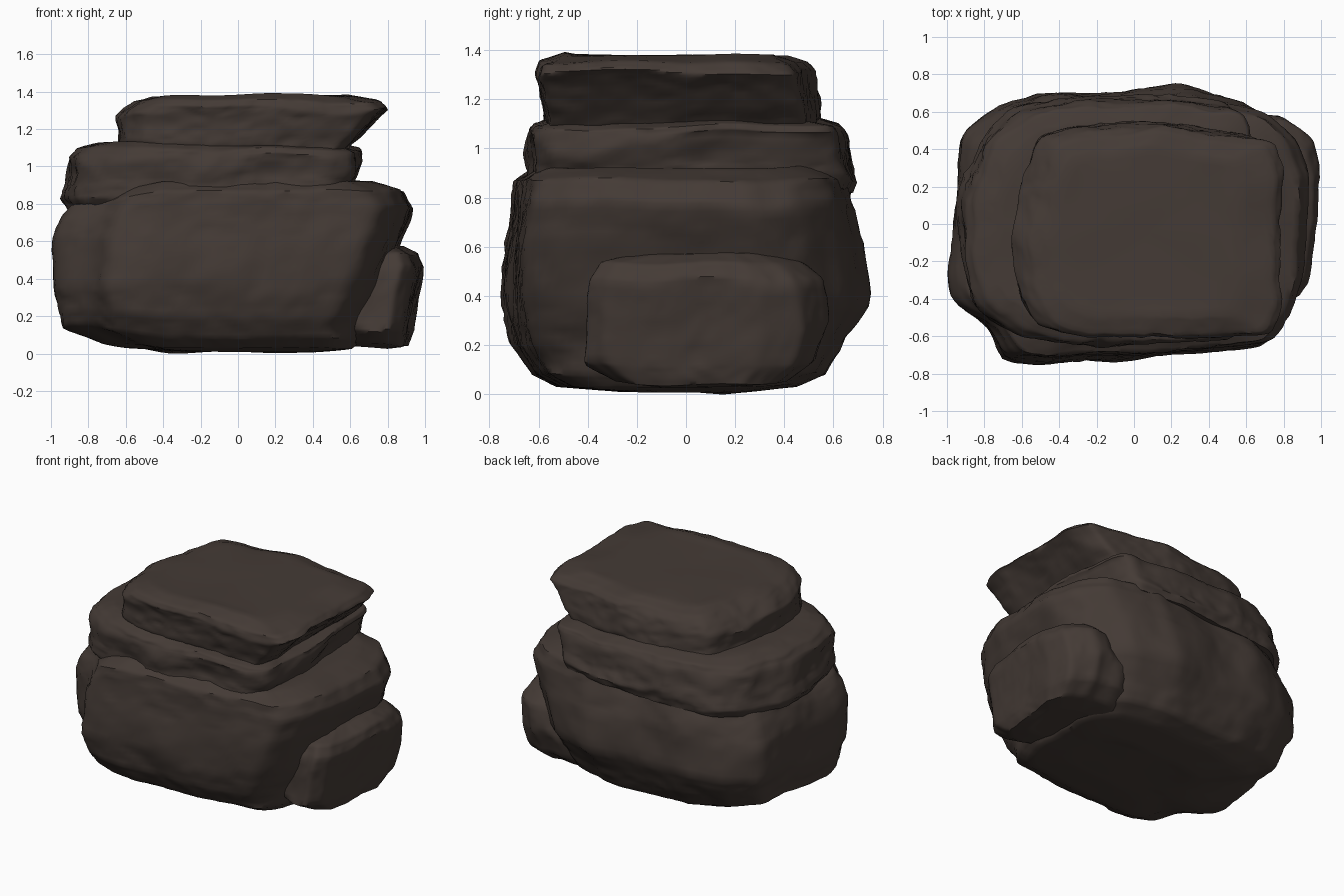
import bpy, bmesh, math
from mathutils import Vector, noise

if "Cube" in bpy.data.objects:
    bpy.data.objects.remove(bpy.data.objects["Cube"])

stone = bpy.data.materials.new("dark brown stone")
stone.diffuse_color = (0.058, 0.043, 0.036, 1)
stone.use_nodes = True
stone.node_tree.nodes["Principled BSDF"].inputs["Base Color"].default_value = stone.diffuse_color
N = 150
SUB = 5


def resample(pts, n):
    """Spread n points evenly along a closed outline, lightly rounding corners."""
    P = [Vector(p) for p in pts]
    seg = [(P[(i + 1) % len(P)] - P[i]).length for i in range(len(P))]
    total, out = sum(seg), []
    for k in range(n):
        d, i = total * k / n, 0
        while d > seg[i]:
            d -= seg[i]
            i += 1
        out.append(P[i].lerp(P[(i + 1) % len(P)], d / seg[i]))
    for _ in range(2):
        out = [(out[i - 1] + out[i] * 2 + out[(i + 1) % n]) / 4 for i in range(n)]
    return out


def mix(a, b, t):
    return [u + (v - u) * t for u, v in zip(a, b)]


def rock(name, plan, levels, ramp, seed, amp=0.028, shift=2.5):
    """Loft an outline through levels (z_left, z_right, xmin, xmax, ymin, ymax)."""
    ring = resample(plan, N)
    lo = [min(p[a] for p in ring) for a in (0, 1)]
    hi = [max(p[a] for p in ring) for a in (0, 1)]
    unit = [((p.x - lo[0]) / (hi[0] - lo[0]), (p.y - lo[1]) / (hi[1] - lo[1])) for p in ring]

    # subdivide between levels, keeping each break crisp
    fine = []
    for a, b in zip(levels, levels[1:]):
        fine += [mix(a, b, k / SUB) for k in range(SUB)]
    fine.append(levels[-1])

    # closing rings for the bottom and top
    def shrink(l, s):
        cx, cy = (l[2] + l[3]) / 2, (l[4] + l[5]) / 2
        return [l[0], l[1], cx + (l[2] - cx) * s, cx + (l[3] - cx) * s,
                cy + (l[4] - cy) * s, cy + (l[5] - cy) * s]
    caps = (0.9, 0.75, 0.5, 0.25, 0.06)
    c = len(caps)
    last = len(fine) - 1
    full = [shrink(fine[0], s) for s in reversed(caps)] + fine + [shrink(fine[-1], s) for s in caps]

    off = Vector((seed * 7.3, seed * 3.1, seed * 5.7))
    bm = bmesh.new()
    rows = []
    for j, l in enumerate(full):
        f = j - c
        cap = f < 0 or f > last
        row = []
        for u, v in unit:
            # let ledges rise and fall around the rock
            m = l
            if not cap:
                w = math.sin(math.pi * f / last)
                g = f + w * shift * 2 * noise.noise(Vector((u * 3, v * 3, seed * 2.2)))
                g = min(last - 0.001, max(0, g))
                m = mix(fine[int(g)], fine[int(g) + 1], g - int(g))
            x = m[2] + (m[3] - m[2]) * u
            y = m[4] + (m[5] - m[4]) * v
            t = min(1, max(0, (x - ramp[0]) / (ramp[1] - ramp[0])))
            p = Vector((x, y, l[0] + (l[1] - l[0]) * t))
            # chipped, slightly ridged erosion
            q = Vector((p.x * 2.8, p.y * 2.8, p.z * 4)) + off
            n = noise.noise(q) * 0.7 + (0.25 - abs(noise.noise(q * 2.2))) * 0.6
            n += (0.2 - abs(noise.noise(q * 4.5))) * 0.45
            out = Vector((p.x - (l[2] + l[3]) / 2, p.y - (l[4] + l[5]) / 2, 0)).normalized()
            if not cap:
                p += out * n * amp
            p.z += noise.noise(Vector((p.x * 3, p.y * 3, seed))) * (0.008 if cap else 0.018)
            row.append(bm.verts.new(p))
        rows.append(row)
    for a, b in zip(rows, rows[1:]):
        for i in range(N):
            k = (i + 1) % N
            bm.faces.new((a[i], a[k], b[k], b[i]))
    bm.faces.new(rows[0][::-1])
    bm.faces.new(rows[-1])
    bmesh.ops.recalc_face_normals(bm, faces=bm.faces)
    me = bpy.data.meshes.new(name)
    bm.to_mesh(me)
    bm.free()
    me.materials.append(stone)
    ob = bpy.data.objects.new(name, me)
    bpy.context.collection.objects.link(ob)
    bpy.ops.object.select_all(action='DESELECT')
    ob.select_set(True)
    bpy.context.view_layer.objects.active = ob
    bpy.ops.object.shade_smooth_by_angle(angle=math.radians(45))


# large base boulder with a raised front block and a lower left shoulder
rock("base_boulder",
     [(-.68, -.72), (-.5, -.75), (.2, -.71), (.76, -.66), (.86, -.5), (.93, -.25), (.95, .3),
      (.88, .5), (.7, .66), (.35, .75), (-.1, .7), (-.4, .72), (-.7, .64), (-.92, .5),
      (-.96, .1), (-1, -.28), (-.96, -.42), (-.76, -.54)],
     [(.02, .01, -.4, .42, -.26, .2), (.07, .03, -.72, .61, -.52, .45),
      (.14, .08, -.93, .66, -.63, .57),
      (.22, .2, -.95, .70, -.71, .65), (.35, .36, -.99, .77, -.75, .74),
      (.6, .62, -.99, .87, -.74, .72), (.72, .78, -.95, .93, -.715, .68),
      (.79, .87, -.9, .89, -.70, .65), (.82, .92, -.8, .74, -.62, .56)],
     (-.8, -.4), 1, 0.028, 1.2)

# middle slab
rock("middle_slab",
     [(-.62, -.61), (-.2, -.65), (.5, -.62), (.62, -.55), (.66, -.1), (.63, .42), (.58, .6),
      (.2, .65), (-.3, .63), (-.6, .6), (-.8, .44), (-.93, .15), (-.93, -.18), (-.86, -.44)],
     [(.77, .84, -.90, .57, -.61, .68), (.83, .89, -.93, .60, -.64, .70),
      (.93, .95, -.91, .62, -.635, .665), (1.05, 1.06, -.91, .66, -.655, .65),
      (1.1, 1.09, -.86, .65, -.63, .63), (1.13, 1.11, -.76, .57, -.55, .54)],
     (-.9, .6), 2, 0.035)

# top slab with an overhanging right edge
rock("top_slab",
     [(-.5, -.55), (-.3, -.6), (.4, -.59), (.74, -.58), (.8, -.42), (.78, 0), (.8, .3),
      (.74, .46), (.4, .5), (.1, .53), (-.3, .51), (-.5, .46), (-.6, .22), (-.65, -.1), (-.6, -.4)],
     [(1.07, 1.05, -.6, .5, -.53, .5), (1.11, 1.09, -.64, .58, -.575, .55),
      (1.18, 1.17, -.64, .66, -.58, .545), (1.26, 1.25, -.65, .73, -.595, .53),
      (1.31, 1.31, -.60, .80, -.615, .515), (1.35, 1.35, -.54, .76, -.60, .48),
      (1.375, 1.38, -.45, .58, -.50, .40)],
     (-.6, .6), 3, 0.03)

# small rock leaning on the right side
rock("side_rock",
     [(.55, -.38), (.86, -.41), (.93, -.33), (.97, 0), (.99, .3), (.95, .47),
      (.8, .57), (.55, .55)],
     [(.04, .025, .5, .84, -.12, .28), (.06, .035, .5, .91, -.28, .42),
      (.14, .12, .5, .935, -.41, .53), (.3, .3, .52, .965, -.4, .58),
      (.47, .46, .58, .995, -.39, .55), (.54, .53, .6, .96, -.35, .46),
      (.58, .57, .62, .88, -.18, .34)],
     (.6, .95), 4, 0.02, 1)
